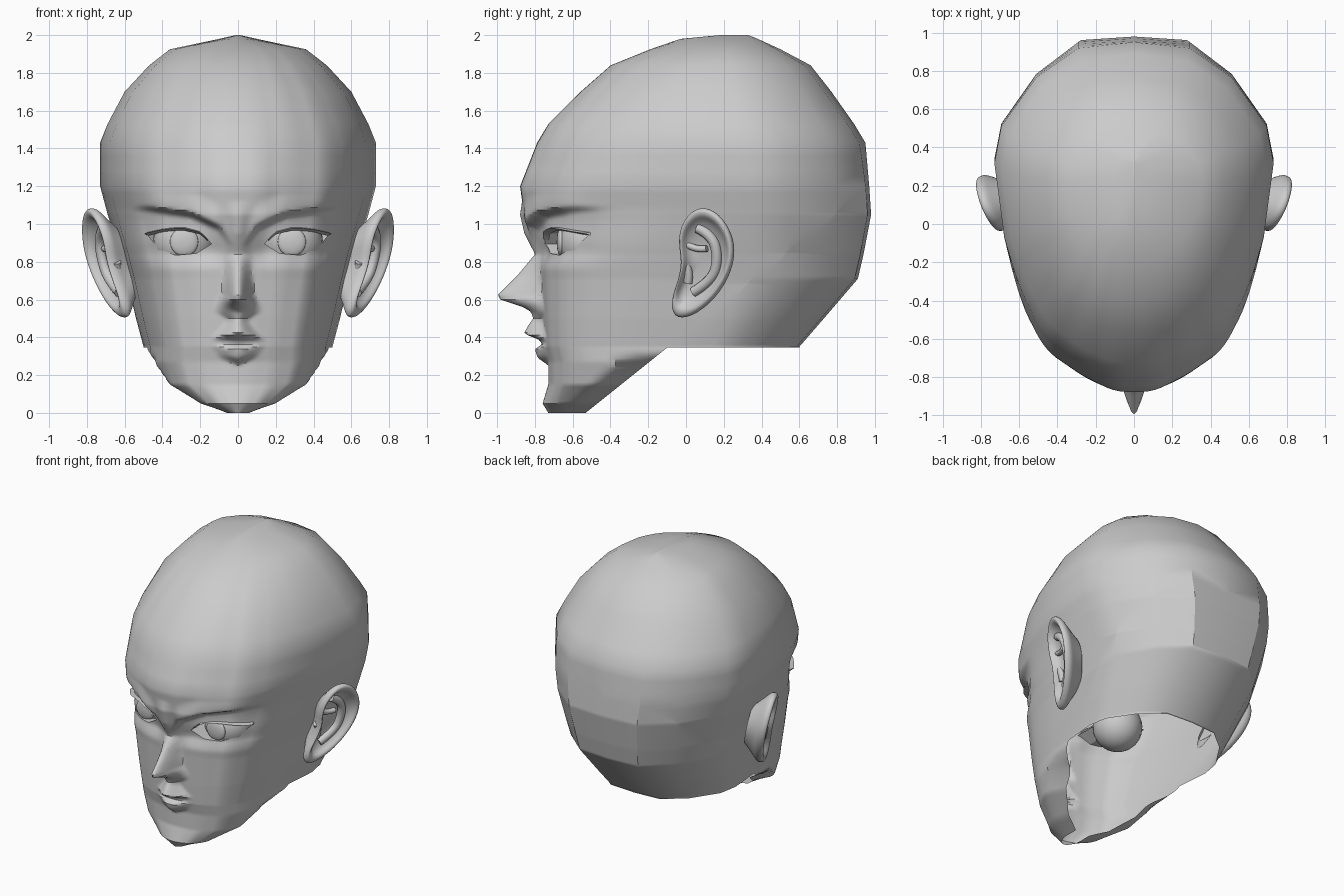
import bpy, bmesh, math
from mathutils import Vector

if "Cube" in bpy.data.objects:
    bpy.data.objects.remove(bpy.data.objects["Cube"])

grey = bpy.data.materials.new("clay_grey")
grey.use_nodes = True
grey.diffuse_color = (0.6, 0.6, 0.6, 1)
grey.node_tree.nodes["Principled BSDF"].inputs["Base Color"].default_value = (0.6, 0.6, 0.6, 1)


def lerp(table, v, col=1):
    """Piecewise linear lookup in a table sorted by its first column."""
    if v <= table[0][0]:
        return table[0][col]
    for a, b in zip(table, table[1:]):
        if v <= b[0]:
            return a[col] + (b[col] - a[col]) * (v - a[0]) / (b[0] - a[0])
    return table[-1][col]


def step(a, b, v):
    t = min(1, max(0, (v - a) / (b - a)))
    return t * t * (3 - 2 * t)


def mirror(obj):
    mod = obj.modifiers.new("other_side", "MIRROR")
    mod.use_clip = True
    mod.merge_threshold = 0.0005


def finish(name, bm, angle=40, subsurf=0):
    bmesh.ops.recalc_face_normals(bm, faces=bm.faces)
    mesh = bpy.data.meshes.new(name)
    bm.to_mesh(mesh)
    bm.free()
    obj = bpy.data.objects.new(name, mesh)
    bpy.context.collection.objects.link(obj)
    mesh.materials.append(grey)
    bpy.ops.object.select_all(action="DESELECT")
    obj.select_set(True)
    bpy.context.view_layer.objects.active = obj
    bpy.ops.object.shade_smooth_by_angle(angle=math.radians(angle))
    if subsurf:
        sub = obj.modifiers.new("smooth", "SUBSURF")
        sub.levels = sub.render_levels = subsurf
    mirror(obj)


# Head levels: height, half width, front y, back y
LEVELS = [(0, .1, -.73, .6), (.05, .28, -.76, .6), (.15, .45, -.73, .6),
          (.27, .50, -.73, .6), (.35, .50, -.75, .6), (.5, .54, -.76, .73),
          (.71, .59, -.77, .91), (.84, .625, -.78, .94), (1.05, .69, -.86, .98),
          (1.2, .73, -.88, .97), (1.43, .73, -.79, .95), (1.53, .69, -.73, .89),
          (1.7, .60, -.56, .77), (1.84, .47, -.40, .66), (1.925, .36, -.19, .5),
          (1.98, .1, -.03, .38), (2, .01, .18, .33)]
# Outline seen from above: width fraction, then depth fraction for jaw, brow and crown
OUTLINE = [(0, 0, 0, 0), (.15, .003, .004, .006), (.38, .02, .05, .04),
           (.64, .068, .122, .13), (.82, .175, .26, .25), (.93, .36, .44, .38),
           (1, .66, .66, .6), (.95, .76, .76, .73), (.7, .9, .9, .885),
           (.4, .99, .99, .97), (0, 1, 1, 1)]
# Centre line of nose and lips: height, reach, half width
MIDLINE = [(.25, 0, .12), (.29, .05, .13), (.335, .055, .15), (.365, .01, .16), (.39, .03, .16),
           (.42, .105, .15), (.46, .08, .11), (.5, .05, .07), (.535, .06, .13), (.56, .1, .13),
           (.6, .22, .11), (.625, .23, .095), (.73, .12, .085), (.84, .02, .08),
           (.95, .035, .07), (1.05, .02, .08), (1.12, 0, .08)]
BROW = [(.04, .90), (.1, .99), (.25, 1.06), (.48, 1.09)]


def blend(z, jaw, brow, crown):
    low, high = step(.8, 1.1, z), step(1.15, 1.8, z)
    return (jaw + (brow - jaw) * low) * (1 - high) + crown * high


def depth(f, z):
    """Softened depth fraction of the front outline."""
    spread = [abs(f - .05), f, f + .05]
    return blend(z, *(sum(lerp(OUTLINE[:7], s, c) for s in spread) / 3 for c in (1, 2, 3)))


def relief(x, z):
    """Depth change of the face: nose, lips, brows and eye sockets."""
    level = z
    if .25 < z < .5:
        # The lips taper toward the corners of the mouth
        level = .375 + (z - .375) / (1 - .45 * min(1, x / .15))
        level = min(.5, max(.25, level))
    half = lerp(MIDLINE, level, 2)
    d = -lerp(MIDLINE, level) * (1 - step(0, 1, x / half))
    brow = lerp(BROW, x)
    near = step(.01, .16, x) * (1 - step(.44, .58, x))
    d += near * .045 * step(brow + .01, brow - .035, z) * step(.75, .88, z)
    d -= near * .025 * step(brow - .02, brow + .01, z) * (1 - step(brow + .01, brow + .13, z))
    # Soft mound of the lids around the eyeball
    d -= .02 * math.exp(-((x - .29) / .13) ** 2 - ((z - .905) / .07) ** 2)
    return d


def face_y(x, z):
    w, yf, yb = (lerp(LEVELS, z, c) for c in (1, 2, 3))
    return yf + (yb - yf) * depth(x / w, z) + relief(x, z)


# Head shell: lofted half, dense over the face
bm = bmesh.new()
heights = [i * .0125 for i in range(94)]
heights += [1.2, 1.28, 1.36] + [lv[0] for lv in LEVELS[10:]]
rows = []
for z in heights:
    w, yf, yb = (lerp(LEVELS, z, c) for c in (1, 2, 3))
    row = [(i / 40 * w, face_y(i / 40 * w, z), z) for i in range(36)]
    row += [(p[0] * w, yf + (yb - yf) * blend(z, *p[1:]), z) for p in OUTLINE[5:]]
    rows.append([bm.verts.new(p) for p in row])
for a, b in zip(rows, rows[1:]):
    for i in range(len(a) - 1):
        bm.faces.new((a[i], a[i + 1], b[i + 1], b[i]))
bm.faces.new(rows[-1])

# Open neck: level cut at the back, sloping cut along the jaw
slope = Vector((0, -.8, 1))
jaw = Vector((0, -.1, .345))
for normal in (Vector((0, 0, 1)), slope):
    bmesh.ops.bisect_plane(bm, geom=bm.verts[:] + bm.edges[:] + bm.faces[:],
                           plane_co=jaw, plane_no=normal)
gone = []
for f in bm.faces:
    p = f.calc_center_median() - jaw
    if p.z < 0 and p.dot(slope) < 0:
        gone.append(f)
bmesh.ops.delete(bm, geom=gone, context="FACES")

# Underside of the jaw rolls inward toward the opening
for v in bm.verts:
    rise = (v.co - jaw).dot(slope)
    if v.co.z < jaw.z:
        v.co.x *= 1 - .25 * (1 - step(0, .13, rise)) * step(.34, .2, v.co.z)

# Almond eye opening, cut one side at a time
EYE = [(.14, .895), (.19, .95), (.29, .975), (.39, .965), (.48, .945),
       (.42, .87), (.33, .835), (.22, .845)]
inside = [f for f in bm.faces if f.calc_center_median().y < -.2
          and .75 < f.calc_center_median().z < 1.05]
for (x1, z1), (x2, z2) in zip(EYE, EYE[1:] + EYE[:1]):
    co, no = Vector((x1, 0, z1)), Vector((z1 - z2, 0, x2 - x1))
    geom = set(inside)
    for f in inside:
        geom.update(f.edges)
        geom.update(f.verts)
    cut = bmesh.ops.bisect_plane(bm, geom=list(geom), plane_co=co, plane_no=no)
    faces = {g for g in cut["geom"] if isinstance(g, bmesh.types.BMFace)}
    inside = [f for f in faces if (f.calc_center_median() - co).dot(no) < 0]
bmesh.ops.delete(bm, geom=inside, context="FACES")

# Lid rims turned inward, deeper toward the nose
rim = [e for e in bm.edges if e.is_boundary and all(
    v.co.y < -.3 and .8 < v.co.z < 1 and .1 < v.co.x < .5 for v in e.verts)]
lid = bmesh.ops.extrude_edge_only(bm, edges=rim)
for v in lid["geom"]:
    if isinstance(v, bmesh.types.BMVert):
        v.co.y += .04 + .1 * (1 - step(.14, .32, v.co.x))
finish("head", bm, 32)

# Eyeballs with a slightly raised iris
RADIUS = .165
eye = Vector((.285, face_y(.29, .905) + .03 + RADIUS, .905))
for name, radius, shift, flat in (("eyeball", RADIUS, 0, 1), ("iris", .075, -RADIUS + .012, .3)):
    bm = bmesh.new()
    bmesh.ops.create_uvsphere(bm, u_segments=24, v_segments=14, radius=radius)
    for v in bm.verts:
        v.co = eye + Vector((v.co.x, v.co.y * flat + shift, v.co.z))
    finish(name, bm, 60)

# Upper lashes: a thin wedge sweeping past the outer corner
bm = bmesh.new()
strip = []
for i in range(9):
    x = .16 + .04 * i
    z = lerp(EYE[:5], x)
    y = face_y(x, z)
    reach = .012 + .003 * i
    strip.append([bm.verts.new(p) for p in (
        (x, y + .02, z + .012), (x + reach * .4, y - reach, z + .006), (x, y + .02, z - .008))])
for a, b in zip(strip, strip[1:]):
    for i in range(3):
        j = (i + 1) % 3
        bm.faces.new((a[i], a[j], b[j], b[i]))
bm.faces.new(strip[0])
bm.faces.new(strip[-1])
finish("lashes", bm)


# Ears: concentric loops of one outline, lifted into a rolled rim and a bowl
def ear_point(y, z, lift):
    return (.665 + .42 * (y + .05) + .22 * (z - .8) + lift, y - .3 * lift, z)


EAR = [(.1, 1.09), (.19, 1.04), (.26, .90), (.24, .75), (.15, .60), (.02, .505), (-.07, .505),
       (-.08, .60), (-.04, .70), (-.02, .80), (-.04, .89), (-.03, .99), (.03, 1.07)]
CENTRE = (.085, .82)
SHAPE = [(.55, -.13), (.85, -.06), (1.01, -.03), (1.02, 0), (.95, .018), (.84, .012),
         (.76, -.02), (.5, -.045), (.2, -.05)]
bm = bmesh.new()
loops = []
for size, lift in SHAPE:
    loops.append([bm.verts.new(ear_point(CENTRE[0] + (y - CENTRE[0]) * size,
                                         CENTRE[1] + (z - CENTRE[1]) * size, lift))
                  for y, z in EAR])
for a, b in zip(loops, loops[1:]):
    for i in range(len(EAR)):
        j = (i + 1) % len(EAR)
        bm.faces.new((a[i], a[j], b[j], b[i]))
bm.faces.new(loops[-1])
finish("ear", bm, 60, 2)

# Inner ear folds
for name, path, thick in (
        ("ear_inner_fold", [(.05, .98), (.13, .94), (.16, .82), (.13, .70), (.03, .64)], .028),
        ("ear_front_fold", [(-.02, .90), (.04, .86), (.1, .87)], .018),
        ("ear_flap", [(-.02, .80), (.01, .75), (0, .69)], .024)):
    curve = bpy.data.curves.new(name, "CURVE")
    curve.dimensions = "3D"
    curve.bevel_depth = thick
    curve.bevel_resolution = 3
    curve.use_fill_caps = True
    line = curve.splines.new("NURBS")
    line.points.add(len(path) - 1)
    for p, (y, z) in zip(line.points, path):
        p.co = (*ear_point(y, z, -.035), 1)
    line.order_u = 3
    line.use_endpoint_u = True
    curve.materials.append(grey)
    fold = bpy.data.objects.new(name, curve)
    bpy.context.collection.objects.link(fold)
    mirror(fold)
